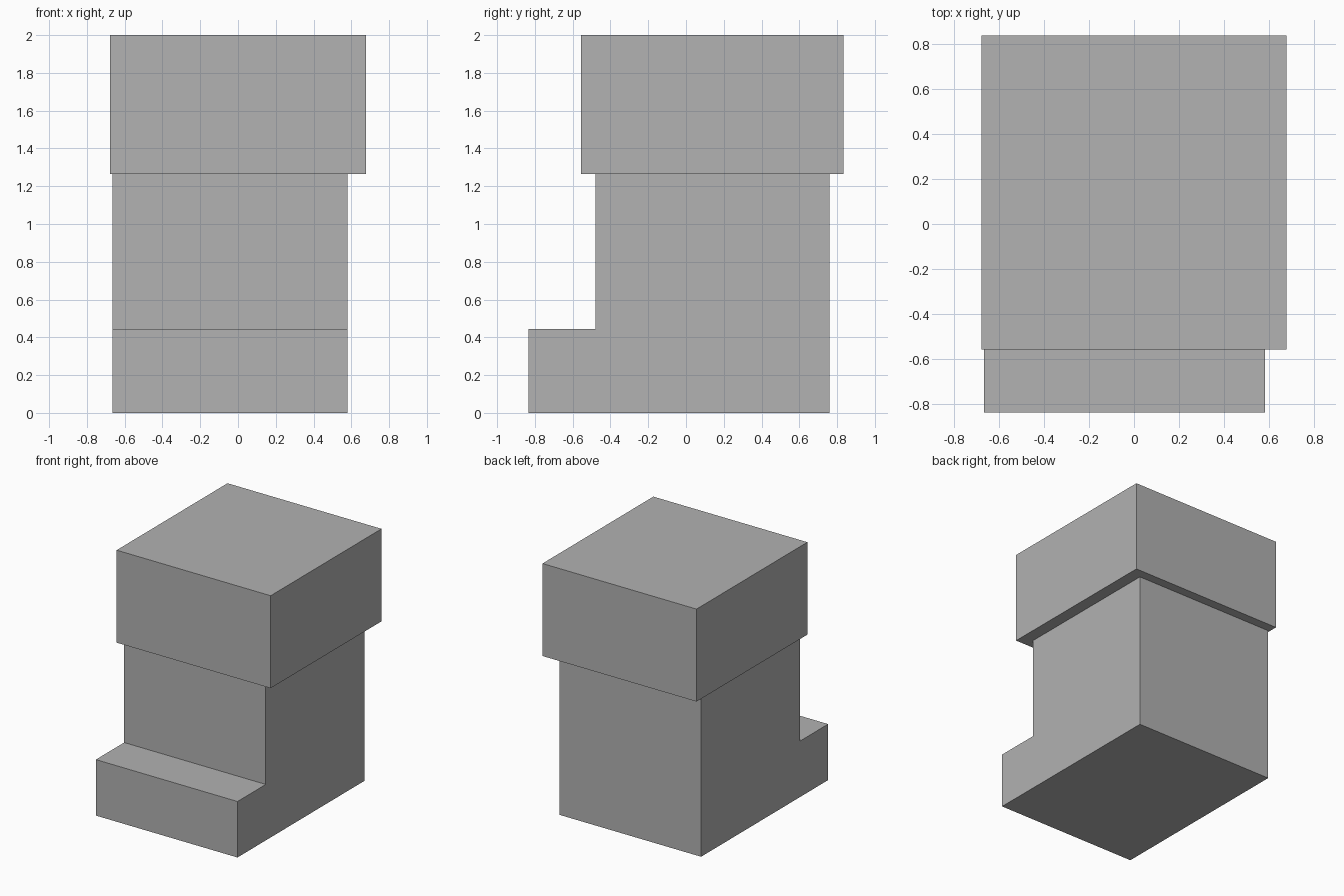
import bpy
import bmesh

cube = bpy.data.objects.get("Cube")
if cube:
    bpy.data.objects.remove(cube, do_unlink=True)

# Single matte grey
grey = bpy.data.materials.new("light_grey")
grey.use_nodes = True
colour = (0.445, 0.445, 0.445, 1)
grey.diffuse_color = colour
grey.node_tree.nodes["Principled BSDF"].inputs["Base Color"].default_value = colour


def extrude_profile(name, profile, x0, x1):
    """Sweep a closed (y, z) outline from x0 to x1."""
    bm = bmesh.new()
    face = bm.faces.new([bm.verts.new((x0, y, z)) for y, z in profile])
    result = bmesh.ops.extrude_face_region(bm, geom=[face])
    moved = [g for g in result["geom"] if isinstance(g, bmesh.types.BMVert)]
    bmesh.ops.translate(bm, verts=moved, vec=(x1 - x0, 0, 0))
    bmesh.ops.recalc_face_normals(bm, faces=bm.faces)
    mesh = bpy.data.meshes.new(name)
    bm.to_mesh(mesh)
    bm.free()
    mesh.materials.append(grey)
    obj = bpy.data.objects.new(name, mesh)
    bpy.context.collection.objects.link(obj)
    return obj


# Column with a low step at the front
step_z, top_z = 0.445, 1.265
extrude_profile(
    "stepped_body",
    [(-0.835, 0), (0.76, 0), (0.76, top_z), (-0.48, top_z), (-0.48, step_z), (-0.835, step_z)],
    -0.665, 0.58)

# Overhanging block on top
extrude_profile(
    "top_block",
    [(-0.557, top_z), (0.835, top_z), (0.835, 2), (-0.557, 2)],
    -0.677, 0.677)
